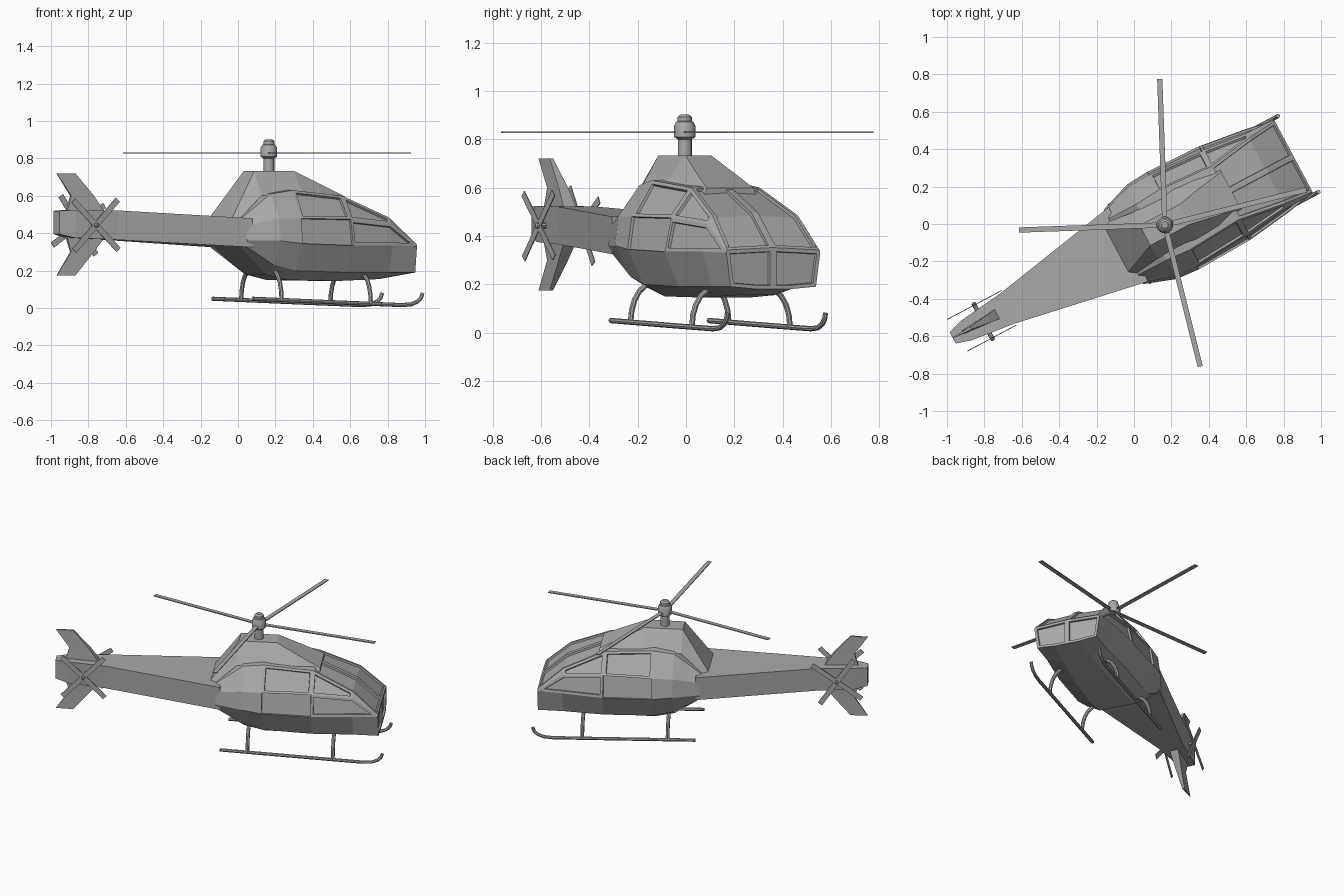
import bpy, bmesh
from math import radians, cos, sin, pi
from mathutils import Matrix, Vector

if "Cube" in bpy.data.objects:
    bpy.data.objects.remove(bpy.data.objects["Cube"])

grey = bpy.data.materials.new("plain grey")
grey.use_nodes = True
grey.diffuse_color = (0.4, 0.4, 0.4, 1)
grey.node_tree.nodes["Principled BSDF"].inputs["Base Color"].default_value = (0.4, 0.4, 0.4, 1)

HEADING = radians(28)
# Parts are built with the nose along +x and the main mast at the origin
PLACE = Matrix.Translation((0.165, -0.005, 0)) @ Matrix.Rotation(HEADING, 4, "Z")


def add_object(name, bm):
    mesh = bpy.data.meshes.new(name)
    bm.to_mesh(mesh)
    bm.free()
    mesh.materials.append(grey)
    obj = bpy.data.objects.new(name, mesh)
    bpy.context.collection.objects.link(obj)
    obj.matrix_world = PLACE
    return obj


def smooth(obj):
    bpy.ops.object.select_all(action="DESELECT")
    obj.select_set(True)
    bpy.context.view_layer.objects.active = obj
    bpy.ops.object.shade_smooth_by_angle(angle=radians(35))


def loft(name, rings):
    """Skin closed rings of equal length and cap both ends."""
    bm = bmesh.new()
    rows = [[bm.verts.new(p) for p in ring] for ring in rings]
    n = len(rows[0])
    for a, b in zip(rows, rows[1:]):
        for j in range(n):
            k = (j + 1) % n
            bm.faces.new((a[j], a[k], b[k], b[j]))
    bm.faces.new(rows[0])
    bm.faces.new(rows[-1])
    bmesh.ops.recalc_face_normals(bm, faces=bm.faces)
    return add_object(name, bm)


def box_ring(x, top_w, top_z, low_w, low_z):
    return [(x, top_w, top_z), (x, -top_w, top_z), (x, -low_w, low_z), (x, low_w, low_z)]


def lathe(name, profile, sides=16, turn=Matrix()):
    """Turned part from (radius, height) pairs."""
    rings = [[turn @ Vector((r * cos(2 * pi * i / sides), r * sin(2 * pi * i / sides), z))
              for i in range(sides)] for r, z in profile]
    obj = loft(name, rings)
    smooth(obj)
    return obj


def tube(name, points, radius):
    curve = bpy.data.curves.new(name, "CURVE")
    curve.dimensions = "3D"
    curve.bevel_depth = radius
    curve.bevel_resolution = 2
    curve.use_fill_caps = True
    spline = curve.splines.new("POLY")
    spline.points.add(len(points) - 1)
    for p, co in zip(spline.points, points):
        p.co = (*co, 1)
    curve.materials.append(grey)
    obj = bpy.data.objects.new(name, curve)
    bpy.context.collection.objects.link(obj)
    obj.matrix_world = PLACE
    bpy.ops.object.select_all(action="DESELECT")
    obj.select_set(True)
    bpy.context.view_layer.objects.active = obj
    bpy.ops.object.convert(target="MESH")
    smooth(bpy.context.object)


def blades(name, angles, length, width, thick, turn):
    bm = bmesh.new()
    for angle in angles:
        m = (turn @ Matrix.Rotation(radians(angle), 4, "Z")
             @ Matrix.Translation((length / 2, 0, 0)) @ Matrix.Diagonal((length, width, thick, 1)))
        bmesh.ops.create_cube(bm, size=1, matrix=m)
    return add_object(name, bm)


# Cabin: half stations as (x, then width and height of floor, skirt, belt, waist, roof edge)
stations = [
    (-.25, (.15, .325), (.21, .33), (.225, .36), (.215, .44), (.17, .485)),
    (-.08, (.12, .18), (.21, .23), (.285, .36), (.27, .48), (.17, .61)),
    (.05, (.12, .15), (.22, .2), (.295, .345), (.275, .48), (.18, .63)),
    (.36, (.11, .145), (.22, .19), (.285, .335), (.255, .475), (.16, .6)),
    (.62, (.09, .155), (.2, .19), (.25, .335), (.225, .45), (.2, .485)),
    (.78, (.08, .18), (.2, .19), (.22, .33), (.22, .336), (.215, .342)),
]
bm = bmesh.new()
rows = []
for x, *pts in stations:
    ring = [(0, pts[0][1])] + pts + [(0, pts[-1][1] + .01)]
    rows.append([bm.verts.new((x, w, z)) for w, z in ring])
grid = {}
for i, (a, b) in enumerate(zip(rows, rows[1:])):
    for j in range(len(a) - 1):
        grid[i, j] = bm.faces.new((a[j + 1], b[j + 1], b[j], a[j]))
bm.faces.new(rows[0][::-1])
nose = bm.faces.new(rows[-1])
# Sunken panes: door windows, quarter windows, windscreen and nose glazing
panes = [[grid[2, 3]], [grid[2, 4]], [grid[3, 3], grid[4, 3]], [grid[3, 4]],
         [grid[3, 5], grid[4, 5]], [nose]]
for pane in panes:
    bmesh.ops.inset_region(bm, faces=pane, thickness=.016, depth=0, use_even_offset=True,
                           use_boundary=True)
    bmesh.ops.inset_region(bm, faces=pane, thickness=.002, depth=-.012, use_even_offset=True,
                           use_boundary=True)
cabin = add_object("cabin", bm)
cabin.modifiers.new("mirror", "MIRROR").use_axis = (False, True, False)

# Engine cowl on the roof
loft("engine_cowl", [box_ring(*r) for r in (
    (-.29, .13, .485, .16, .45), (-.12, .06, .733, .14, .6), (.12, .06, .733, .15, .62),
    (.25, .085, .67, .14, .61), (.4, .11, .598, .12, .57))])

# Tail boom widening into the cabin
loft("tail_boom", [box_ring(*r) for r in (
    (-1.285, .035, .52, .035, .395), (-1.2, .06, .525, .055, .375),
    (-.96, .088, .522, .08, .365), (-.22, .225, .48, .225, .325))])


# Swept wedge fins above and below the boom
def fin(name, levels):
    loft(name, [[(front, t, z), (front, -t, z), (rear, -t / 3, z), (rear, t / 3, z)]
                for z, front, rear, t in levels])


fin("upper_fin", [(.5, -1.0, -1.23, .03), (.6, -1.07, -1.2, .022), (.72, -1.175, -1.285, .008)])
fin("lower_fin", [(.39, -1.0, -1.23, .03), (.3, -1.07, -1.2, .022), (.175, -1.175, -1.285, .008)])

# Main rotor
lathe("mast_and_hub", [(.029, .7), (.029, .8), (.045, .81), (.045, .855), (.036, .872),
                       (.03, .875), (.03, .892), (.018, .902)])
blades("main_blades", [a - 28 for a in (14, 92, 182, 284)], .78, .028, .006,
       Matrix.Translation((0, 0, .83)))

# Small rotor on each side of the tail, skids and struts
for side, label, tilt in ((1, "left", 56), (-1, "right", 46)):
    turn = Matrix.Translation((-1.1, 0, .443)) @ Matrix.Rotation(-side * pi / 2, 4, "X")
    lathe(label + "_tail_axle", [(.012, .05), (.012, .11), (.006, .115)], 8, turn)
    blades(label + "_tail_blades", [tilt + 90 * k for k in range(4)], .19, .032, .004,
           turn @ Matrix.Translation((0, 0, .1)))

    y = .23 * side
    tube(label + "_skid", [(-.22, y, .05), (.3, y, .03), (.68, y, .016), (.74, y, .02),
                           (.78, y, .036), (.8, y, .056), (.808, y, .08)], .011)
    for x, name, foot in ((-.045, "rear", .042), (.495, "front", .022)):
        arc = [(x, side * (.13 + .1 * sin(k * pi / 10)), foot + .16 * cos(k * pi / 10))
               for k in range(6)]
        tube(label + "_" + name + "_strut", arc, .012)
